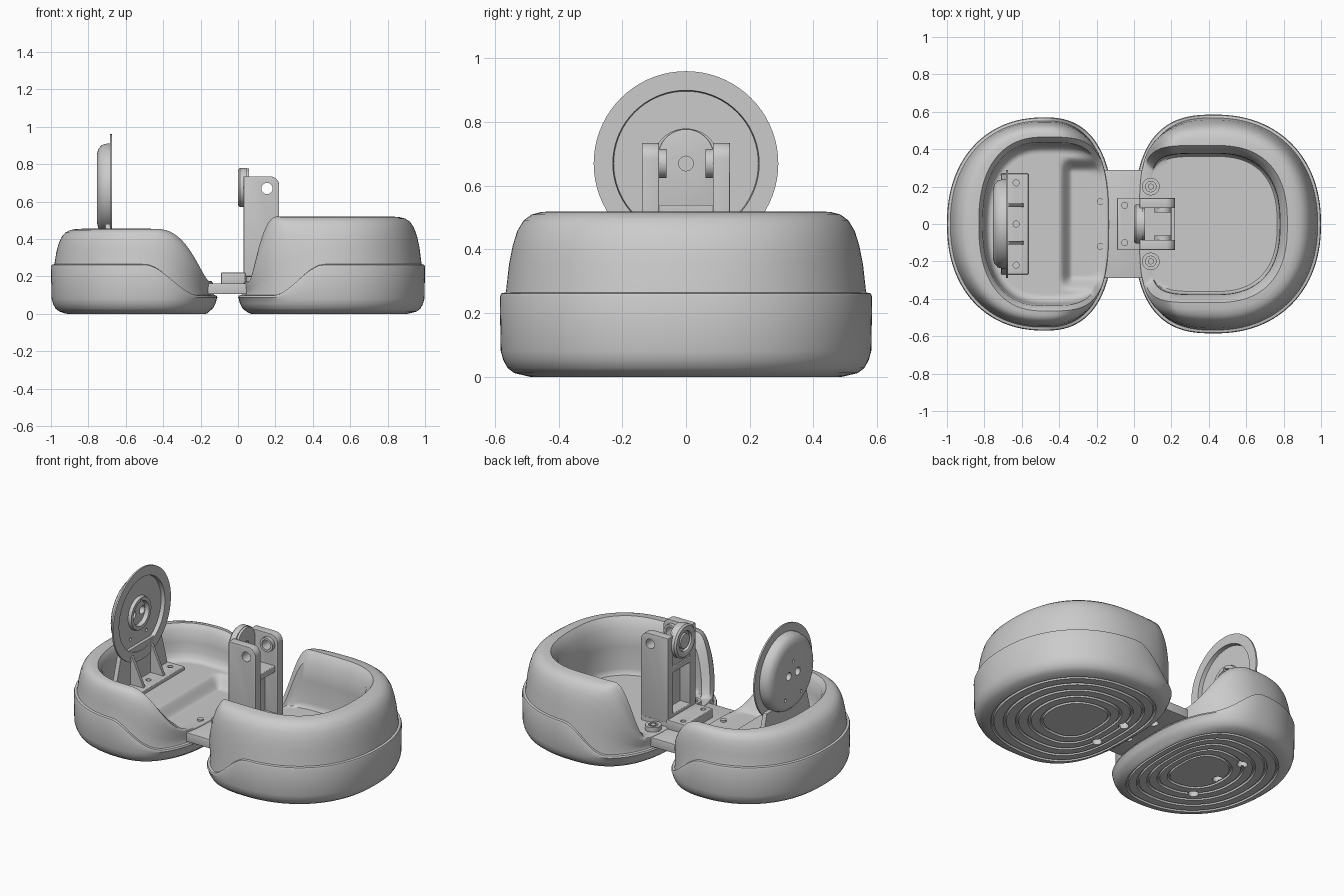
import bpy, bmesh
from math import cos, sin, pi, radians
from mathutils import Vector, Matrix

if "Cube" in bpy.data.objects:
    bpy.data.objects.remove(bpy.data.objects["Cube"])

grey = bpy.data.materials.new("plain_grey")
grey.use_nodes = True
grey.diffuse_color = (0.6, 0.6, 0.6, 1)
grey.node_tree.nodes["Principled BSDF"].inputs["Base Color"].default_value = (0.6, 0.6, 0.6, 1)


def make(name, bm, bevel=0):
    bmesh.ops.recalc_face_normals(bm, faces=bm.faces)
    mesh = bpy.data.meshes.new(name)
    bm.to_mesh(mesh)
    bm.free()
    mesh.materials.append(grey)
    ob = bpy.data.objects.new(name, mesh)
    bpy.context.collection.objects.link(ob)
    if bevel:
        mod = ob.modifiers.new("bevel", "BEVEL")
        mod.width, mod.segments = bevel, 3
    return ob


def box(name, lo, hi, bevel=0.004):
    lo, hi = Vector(lo), Vector(hi)
    bm = bmesh.new()
    bmesh.ops.create_cube(bm, size=1, matrix=Matrix.Translation((lo + hi) / 2) @ Matrix.Diagonal((*(hi - lo), 1)))
    return make(name, bm, bevel)


TURN = {"X": Matrix.Rotation(pi / 2, 4, "Y"), "Y": Matrix.Rotation(pi / 2, 4, "X"), "Z": Matrix()}


def cylinders(name, centres, radius, depth, axis):
    bm = bmesh.new()
    for c in centres:
        bmesh.ops.create_cone(bm, cap_ends=True, segments=32, radius1=radius, radius2=radius,
                              depth=depth, matrix=Matrix.Translation(c) @ TURN[axis])
    return make(name, bm)


def drill(ob, centres, radius, depth, axis):
    cutter = cylinders("hole_cutter", centres, radius, depth, axis)
    cutter.hide_render = True
    mod = ob.modifiers.new("holes", "BOOLEAN")
    mod.object, mod.solver = cutter, "EXACT"
    bpy.context.view_layer.objects.active = ob
    for m in list(ob.modifiers):
        bpy.ops.object.modifier_apply(modifier=m.name)
    bpy.data.objects.remove(cutter)


def prism(name, points, offset, bevel=0.003):
    """Extrude a flat outline of 3D points along an offset."""
    bm = bmesh.new()
    face = bm.faces.new([bm.verts.new(p) for p in points])
    new = bmesh.ops.extrude_face_region(bm, geom=[face])["geom"]
    bmesh.ops.translate(bm, vec=offset, verts=[v for v in new if isinstance(v, bmesh.types.BMVert)])
    return make(name, bm, bevel)


def loft(name, rings):
    """Skin closed rings, closing both ends with a fan."""
    bm = bmesh.new()
    loops = [[bm.verts.new(p) for p in ring] for ring in rings]
    n = len(loops[0])
    for a, b in zip(loops, loops[1:]):
        for i in range(n):
            bm.faces.new((a[i], a[(i + 1) % n], b[(i + 1) % n], b[i]))
    for ring in (loops[0], loops[-1]):
        mid = bm.verts.new(sum((v.co for v in ring), Vector()) / n)
        for i in range(n):
            bm.faces.new((ring[i], ring[(i + 1) % n], mid))
    return make(name, bm)


def lathe_x(name, profile, z):
    """Turn (radius, x) pairs about an axis along x at height z."""
    steps = [2 * pi * i / 72 for i in range(72)]
    return loft(name, [[(x, r * cos(a), z + r * sin(a)) for a in steps] for r, x in profile])


def smooth(lo, hi, x, power=1):
    t = min(1, max(0, (x - lo) / (hi - lo))) ** power
    return t * t * (3 - 2 * t)


def shell(name, centre, side, outer, cavity, rim, band, floor, wall):
    """Hollow rounded foot. outer and cavity are (inner half, outer half, half width, inner power, outer power)."""
    angles = [2 * pi * i / 128 for i in range(128)]

    def point(dims, a):
        c, s = cos(a), sin(a)
        k = 0 if c < 0 else 1
        p = 2 / dims[3 + k]
        x = (1 if k else -1) * abs(c) ** p * dims[k]
        return centre + side * x, (1 if s > 0 else -1) * abs(s) ** p * dims[2]

    def inset(d):
        return [v - d for v in outer[:3]] + list(outer[3:])

    def mix(w):
        a = inset(0.02)
        return [u + (v - u) * w for u, v in zip(a, cavity)]

    def scaled(dims, f):
        return [v * f for v in dims[:3]] + list(dims[3:])

    edge = [side * point(outer, a)[0] for a in angles]
    H, B = [rim(x) for x in edge], [band(x) for x in edge]
    rings = []

    def ring(dims, height):
        pts = [point(dims, a) for a in angles]
        rings.append([(x, y, height(i, x, y)) for i, (x, y) in enumerate(pts)])

    # sole with concentric grooves
    for s in (0.34, 0.46, 0.58, 0.70, 0.82):
        for ds, z in ((-0.016, 0), (-0.009, 0.012), (0.009, 0.012), (0.016, 0)):
            ring(scaled(outer, s + ds), lambda i, x, y: z)
    ring(scaled(outer, 0.86), lambda i, x, y: 0.003)
    # lower bumper, finishing in a small step
    for d, z in ((0.045, 0.012), (0.024, 0.028), (0.01, 0.055), (0.003, 0.082)):
        ring(inset(d), lambda i, x, y: z)
    for d, drop in ((0, 0.014), (0.004, 0.003), (0.018, 0)):
        ring(inset(d), lambda i, x, y: B[i] - drop)
    # domed upper wall up to the rim
    for w, f in ((0, .05), (.06, .35), (.14, .58), (.24, .76), (.38, .89), (.55, .96), (.75, .99), (1, 1)):
        ring(mix(w), lambda i, x, y: B[i] + (H[i] - B[i]) * f)
    # cavity lip and wall, then the floor
    for s, f in wall:
        ring(scaled(cavity, s), lambda i, x, y: min(floor(x, y), H[i]) * (1 - f) + H[i] * f)
    for k in range(40):
        ring(scaled(cavity, 0.82 - 0.02 * k), lambda i, x, y: min(floor(x, y), H[i] + 0.02 * k))
    return loft(name, rings)


# the two shells
left_shell = shell("left_shell", 0.43, 1, (.43, .57, .585, 2.7, 2.2), (.385, .39, .42, 5.5, 2.5),
                   lambda x: 0.172 + 0.348 * smooth(0.04, 0.29, x, 0.7),
                   lambda x: 0.10 + 0.165 * smooth(0.18, 0.46, x),
                   lambda x, y: 0.17,
                   ((.985, .975), (.9, .84), (.895, .5), (.89, .1), (.88, .03), (.86, 0)))
right_shell = shell("right_shell", -0.48, -1, (.37, .52, .57, 2.5, 2.2), (.335, .35, .465, 3.7, 2.4),
                    lambda x: 0.175 + 0.28 * smooth(0.13, 0.47, x, 0.7),
                    lambda x: 0.10 + 0.165 * smooth(0.20, 0.50, x),
                    lambda x, y: 0.24 - 0.07 * smooth(-0.40, -0.33, x) * (1 - smooth(0.28, 0.36, abs(y))),
                    ((.985, .96), (.94, .84), (.925, .5), (.91, .25), (.885, .09), (.85, .02)))
drill(left_shell, [(0.18, y, 0) for y in (-0.12, 0.12)], 0.03, 0.08, "Z")
drill(right_shell, [(-0.63, y, 0) for y in (-0.22, 0, 0.22)], 0.03, 0.08, "Z")

# bridge between the shells
bridge = box("bridge_plate", (-0.17, -0.29, 0.105), (0.05, 0.29, 0.163))
drill(bridge, [(-0.05, y, 0.105) for y in (-0.115, 0.115)], 0.028, 0.06, "Z")
foot = box("tower_foot", (-0.09, -0.14, 0.16), (0.04, 0.14, 0.22))
drill(foot, [(-0.05, y, 0.22) for y in (-0.1, 0.1)], 0.016, 0.06, "Z")
box("tower_base", (0.03, -0.135, 0.15), (0.22, 0.135, 0.24))

# tower cheeks with rounded upper corner and pivot hole
for s, label in ((1, "left"), (-1, "right")):
    corner = [(0.17 + 0.05 * sin(radians(a)), 0.685 + 0.05 * cos(radians(a))) for a in range(0, 91, 10)]
    outline = [(0.03, 0.2), (0.03, 0.735)] + corner + [(0.22, 0.2)]
    cheek = prism(label + "_tower_cheek", [(x, s * 0.085, z) for x, z in outline], (0, s * 0.053, 0))
    boss = cylinders(label + "_pivot_boss", [(0.155, s * 0.074, 0.67)], 0.045, 0.026, "Y")
    for part in (cheek, boss):
        drill(part, [(0.155, s * 0.1, 0.67)], 0.03, 0.2, "Y")
    # bolts and washers
    washer = cylinders(label + "_washer", [(0.09, s * 0.2, 0.175)], 0.047, 0.05, "Z")
    drill(washer, [(0.09, s * 0.2, 0.2)], 0.028, 0.03, "Z")
    cylinders(label + "_washer_bolt", [(0.09, s * 0.2, 0.18)], 0.016, 0.04, "Z")
    cylinders(label + "_bridge_bolt", [(-0.18, s * 0.12, 0.167)], 0.018, 0.03, "Z")

# arched back plate, crossbar and web between the cheeks
arch = [(0.035, 0.088 * cos(radians(a)), 0.69 + 0.088 * sin(radians(a))) for a in range(0, 181, 10)]
back = prism("tower_back", [(0.035, 0.088, 0.5)] + arch + [(0.035, -0.088, 0.5)], (0.025, 0, 0))
drill(back, [(0.05, 0, 0.67)], 0.023, 0.1, "X")
box("tower_crossbar", (0.03, -0.09, 0.5), (0.2, 0.09, 0.54))
box("tower_web", (0.10, -0.09, 0.2), (0.13, 0.09, 0.52))
lathe_x("tower_hub", [(.02, .006), (.045, .006), (.047, .02), (.06, .02), (.063, .004), (.07, 0), (.095, 0),
                      (.105, .01), (.105, .045), (.02, .045)], 0.675)

# upright round plate and its hub
disc = lathe_x("round_plate", [(.05, -.755), (.18, -.755), (.212, -.747), (.232, -.728), (.24, -.70), (.24, -.685),
                               (.29, -.685), (.29, -.675), (.23, -.675), (.227, -.70), (.105, -.70), (.1, -.68),
                               (.078, -.68), (.072, -.705), (.02, -.705)], 0.67)
drill(disc, [(-0.72, y, 0.67) for y in (-0.045, 0.045)], 0.025, 0.2, "X")
drill(disc, [(-0.72, y, z) for y, z in ((-0.08, 0.53), (0.08, 0.53), (0, 0.75))], 0.01, 0.2, "X")

# bracket holding the round plate
base = box("bracket_base", (-0.71, -0.27, 0.22), (-0.565, 0.27, 0.262))
drill(base, [(-0.63, y, 0.262) for y in (-0.22, 0, 0.22)], 0.016, 0.06, "Z")
prism("bracket_upright", [(-0.71, -0.27, 0.24), (-0.71, 0.27, 0.24), (-0.71, 0.2, 0.48), (-0.71, -0.2, 0.48)], (0.03, 0, 0))
for s, label in ((1, "left"), (-1, "right")):
    prism(label + "_bracket_gusset", [(-0.69, s * 0.09, 0.25), (-0.59, s * 0.09, 0.25), (-0.59, s * 0.09, 0.27),
                                      (-0.67, s * 0.09, 0.44), (-0.69, s * 0.09, 0.44)], (0, s * 0.02, 0))

# smooth shading with crisp edges
for ob in bpy.context.scene.objects:
    ob.select_set(ob.type == "MESH")
bpy.context.view_layer.objects.active = left_shell
bpy.ops.object.shade_smooth_by_angle(angle=radians(38))
